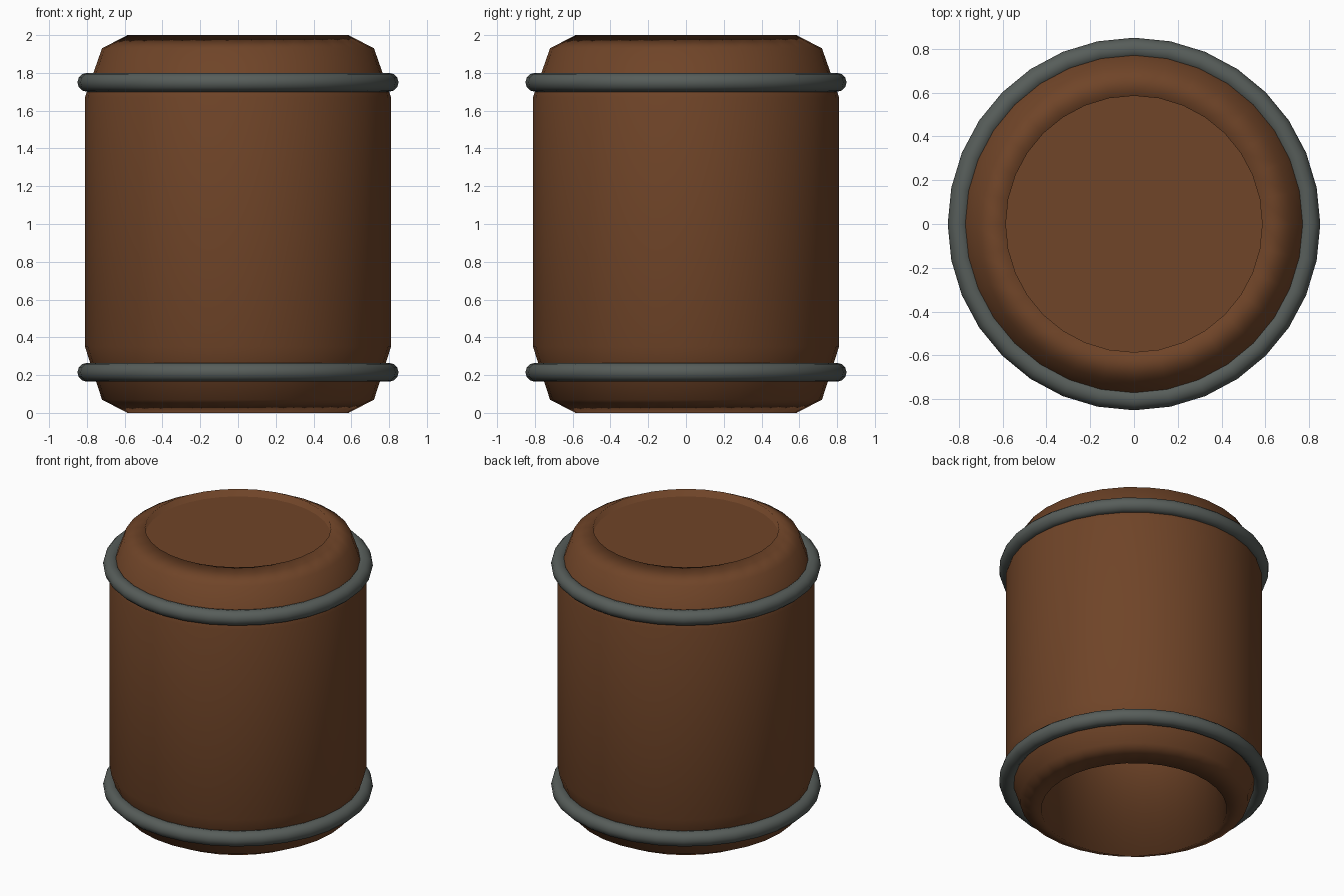
import bpy
import bmesh
from math import cos, sin, pi

SEGMENTS = 32

default = bpy.data.objects.get("Cube")
if default:
    bpy.data.objects.remove(default, do_unlink=True)


def make_material(name, rgb):
    mat = bpy.data.materials.new(name)
    mat.use_nodes = True
    color = (*rgb, 1.0)
    mat.diffuse_color = color
    mat.node_tree.nodes["Principled BSDF"].inputs["Base Color"].default_value = color
    return mat


def finish(bm, name, mat, smooth=True):
    bmesh.ops.recalc_face_normals(bm, faces=bm.faces)
    for face in bm.faces:
        face.smooth = smooth
    mesh = bpy.data.meshes.new(name)
    bm.to_mesh(mesh)
    bm.free()
    mesh.materials.append(mat)
    obj = bpy.data.objects.new(name, mesh)
    bpy.context.collection.objects.link(obj)
    return obj


def lathe(name, profile, mat):
    """Revolve a closed (radius, height) profile around z."""
    bm = bmesh.new()
    loops = []
    for i in range(SEGMENTS):
        a = 2 * pi * i / SEGMENTS
        loops.append([bm.verts.new((r * cos(a), r * sin(a), z)) for r, z in profile])
    n = len(profile)
    for i in range(SEGMENTS):
        here, after = loops[i], loops[(i + 1) % SEGMENTS]
        for j in range(n):
            k = (j + 1) % n
            bm.faces.new((here[j], after[j], after[k], here[k]))
    return finish(bm, name, mat)


wood = make_material("brown wood", (0.16, 0.058, 0.021))
metal = make_material("grey metal", (0.095, 0.11, 0.102))

# Hollow barrel wall, open underneath, with tapered ends
RIM = 0.585
lower = [(RIM, 0.0), (0.72, 0.07), (0.81, 0.35)]
upper = [(0.81, 1.67), (0.797, 1.71), (0.72, 1.93), (RIM, 2.0)]
lathe("barrel_wall", lower + upper, wood)

# Lid sunk slightly below the top rim
bm = bmesh.new()
bmesh.ops.create_circle(bm, cap_ends=True, segments=SEGMENTS, radius=RIM)
bmesh.ops.translate(bm, verts=bm.verts, vec=(0, 0, 1.948))
lid = finish(bm, "barrel_lid", wood, smooth=False)
if lid.data.polygons[0].normal.z < 0:
    lid.data.flip_normals()

# Two round hoops
for name, height in (("lower_hoop", 0.215), ("upper_hoop", 1.75)):
    section = [(0.8 + 0.05 * cos(2 * pi * i / 12), height + 0.05 * sin(2 * pi * i / 12))
               for i in range(12)]
    lathe(name, section, metal)
